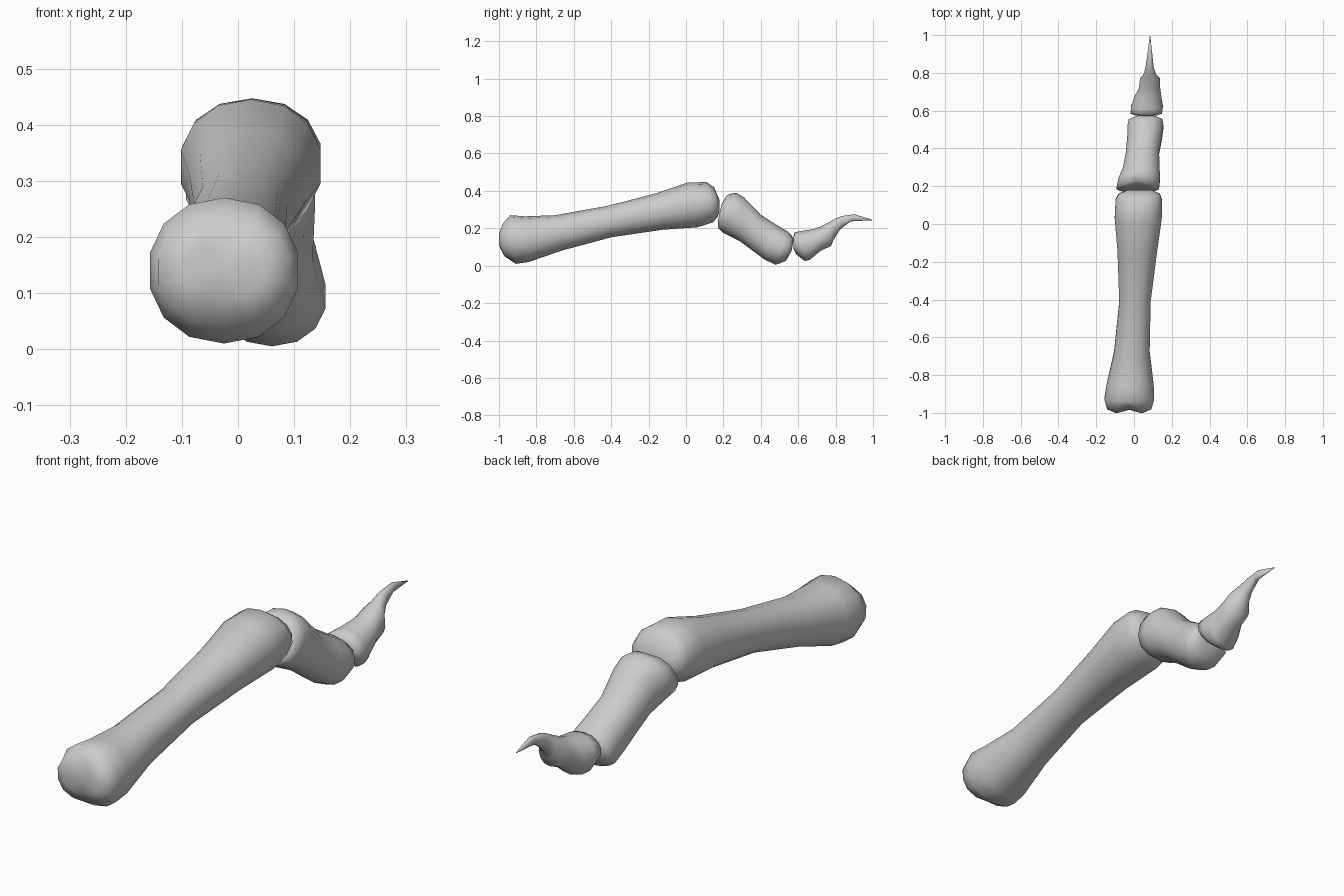
import bpy, math
from mathutils import Vector

SIDES = 14


def bone(name, rings, groove=(0.0, 0.0)):
    """Loft rings (top y, top z, bottom y, bottom z, x min, x max); groove dents each end."""
    verts, faces = [], []
    last = len(rings) - 1
    for r, (yt, zt, yb, zb, x0, x1) in enumerate(rings):
        top, bot = Vector((0, yt, zt)), Vector((0, yb, zb))
        mid, half = (top + bot) / 2, (top - bot) / 2
        dent = groove[0] if r < 2 else groove[1] if r > last - 2 else 0
        for i in range(SIDES):
            a = 2 * math.pi * i / SIDES + math.pi / 2
            c, s = math.cos(a), math.sin(a)
            # slightly squarish ellipse
            c2 = math.copysign(abs(c) ** 0.93, c)
            s2 = math.copysign(abs(s) ** 0.93, s)
            p = mid + half * s2
            p.x = (x0 + x1) / 2 + (x1 - x0) / 2 * c2
            p.y += dent * max(0, 1 - 1.6 * abs(c))
            verts.append(p)
    for r in range(last):
        for i in range(SIDES):
            j = (i + 1) % SIDES
            a, b = r * SIDES, (r + 1) * SIDES
            faces.append((a + i, a + j, b + j, b + i))
    # end caps as fans around a slightly dented centre
    for r, d in ((0, groove[0]), (last, groove[1])):
        ring = [r * SIDES + i for i in range(SIDES)]
        centre = sum((verts[k] for k in ring), Vector()) / SIDES
        centre.y += d * 0.6
        verts.append(centre)
        k = len(verts) - 1
        for i in range(SIDES):
            f = (k, ring[(i + 1) % SIDES], ring[i])
            faces.append(f if r == 0 else f[::-1])
    me = bpy.data.meshes.new(name)
    me.from_pydata([tuple(v) for v in verts], [], faces)
    # the ring order runs inside out for +y lofts, so check the volume sign
    vol = sum(me.vertices[p.vertices[0]].co.dot(
        me.vertices[p.vertices[i]].co.cross(me.vertices[p.vertices[i + 1]].co))
        for p in me.polygons for i in range(1, len(p.vertices) - 1))
    if vol < 0:
        me.flip_normals()
    for p in me.polygons:
        p.use_smooth = True
    ob = bpy.data.objects.new(name, me)
    bpy.context.collection.objects.link(ob)
    return ob


# long base bone
bone("base_bone", [
    (-1.00, 0.19, -1.00, 0.09, -0.10, 0.05),
    (-0.985, 0.235, -0.975, 0.04, -0.145, 0.095),
    (-0.94, 0.27, -0.91, 0.01, -0.16, 0.11),
    (-0.86, 0.264, -0.84, 0.02, -0.148, 0.107),
    (-0.70, 0.27, -0.66, 0.082, -0.108, 0.085),
    (-0.42, 0.32, -0.40, 0.152, -0.08, 0.09),
    (-0.16, 0.387, -0.12, 0.193, -0.09, 0.125),
    (0.01, 0.445, 0.06, 0.205, -0.105, 0.15),
    (0.11, 0.447, 0.145, 0.232, -0.10, 0.15),
    (0.15, 0.42, 0.168, 0.26, -0.085, 0.14),
    (0.18, 0.35, 0.18, 0.29, -0.035, 0.095),
], groove=(0.02, 0.0))

# short middle bone, sloping down
bone("middle_bone", [
    (0.195, 0.35, 0.165, 0.215, -0.075, 0.115),
    (0.215, 0.383, 0.165, 0.195, -0.095, 0.135),
    (0.27, 0.39, 0.20, 0.175, -0.085, 0.14),
    (0.31, 0.365, 0.29, 0.13, -0.06, 0.138),
    (0.40, 0.272, 0.35, 0.085, -0.045, 0.135),
    (0.49, 0.215, 0.42, 0.033, -0.038, 0.15),
    (0.545, 0.183, 0.48, 0.005, -0.037, 0.158),
    (0.567, 0.16, 0.535, 0.026, -0.03, 0.153),
    (0.575, 0.135, 0.565, 0.08, 0.01, 0.115),
], groove=(0.015, 0.0))

# end bone with upturned claw
bone("claw_bone", [
    (0.573, 0.15, 0.575, 0.09, 0.01, 0.12),
    (0.58, 0.178, 0.59, 0.06, -0.02, 0.15),
    (0.61, 0.185, 0.635, 0.025, -0.018, 0.155),
    (0.68, 0.195, 0.66, 0.03, 0.0, 0.147),
    (0.72, 0.21, 0.72, 0.08, 0.025, 0.14),
    (0.76, 0.23, 0.775, 0.105, 0.03, 0.14),
    (0.795, 0.25, 0.79, 0.14, 0.05, 0.118),
    (0.83, 0.265, 0.825, 0.195, 0.06, 0.105),
    (0.90, 0.275, 0.88, 0.237, 0.07, 0.098),
    (0.995, 0.246, 0.995, 0.243, 0.083, 0.086),
])
